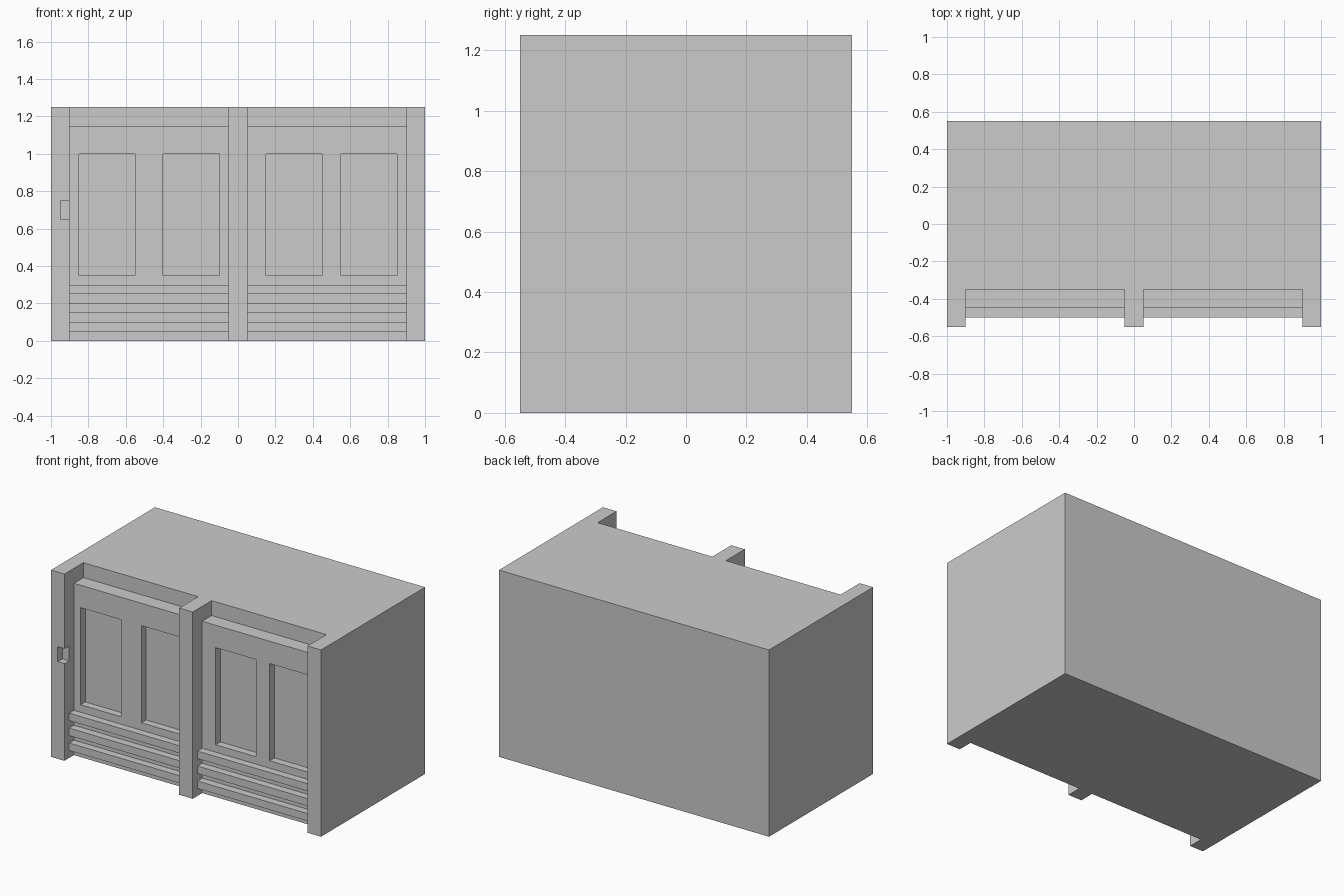
import bpy, bmesh

if "Cube" in bpy.data.objects:
    bpy.data.objects.remove(bpy.data.objects["Cube"])


def extrude_x(name, profile, x0, x1):
    """Solid made by extruding a (y, z) profile from x0 to x1."""
    bm = bmesh.new()
    face = bm.faces.new([bm.verts.new((x0, y, z)) for y, z in profile])
    top = bmesh.ops.extrude_face_region(bm, geom=[face])["geom"]
    verts = [v for v in top if isinstance(v, bmesh.types.BMVert)]
    bmesh.ops.translate(bm, vec=(x1 - x0, 0, 0), verts=verts)
    bmesh.ops.recalc_face_normals(bm, faces=bm.faces)
    mesh = bpy.data.meshes.new(name)
    bm.to_mesh(mesh)
    bm.free()
    obj = bpy.data.objects.new(name, mesh)
    bpy.context.collection.objects.link(obj)
    return obj


def box(name, x0, x1, y0, y1, z0, z1):
    return extrude_x(name, [(y0, z0), (y1, z0), (y1, z1), (y0, z1)], x0, x1)


def cut(target, cutter):
    """Subtract the cutter from the target and remove the cutter."""
    mod = target.modifiers.new("cut", "BOOLEAN")
    mod.operation = "DIFFERENCE"
    mod.solver = "EXACT"
    mod.object = cutter
    bpy.context.view_layer.objects.active = target
    bpy.ops.object.modifier_apply(modifier=mod.name)
    bpy.data.objects.remove(cutter)


# Main body, full block including the three front posts
body = box("cabinet_body", -1, 1, -0.55, 0.55, 0, 1.25)

# Bay profile: plinth, three slats, door face, and the recess above the door
PANEL, SLAT = -0.45, -0.50
bay = [(-0.7, -0.1), (PANEL, -0.1)]
for z in (0.05, 0.15, 0.25):
    bay += [(PANEL, z), (SLAT, z), (SLAT, z + 0.05), (PANEL, z + 0.05)]
bay += [(PANEL, 1.15), (-0.35, 1.15), (-0.35, 1.35), (-0.7, 1.35)]
for x0, x1 in ((-0.9, -0.05), (0.05, 0.9)):
    cut(body, extrude_x("bay_cutter", bay, x0, x1))

# Recessed door panels
for x0, x1 in ((-0.85, -0.55), (-0.4, -0.1), (0.15, 0.45), (0.55, 0.85)):
    cut(body, box("panel_cutter", x0, x1, -0.6, -0.4, 0.35, 1.0))

# Latch notch in the inner corner of the left post
cut(body, box("notch_cutter", -0.95, -0.85, -0.6, -0.5, 0.65, 0.75))
